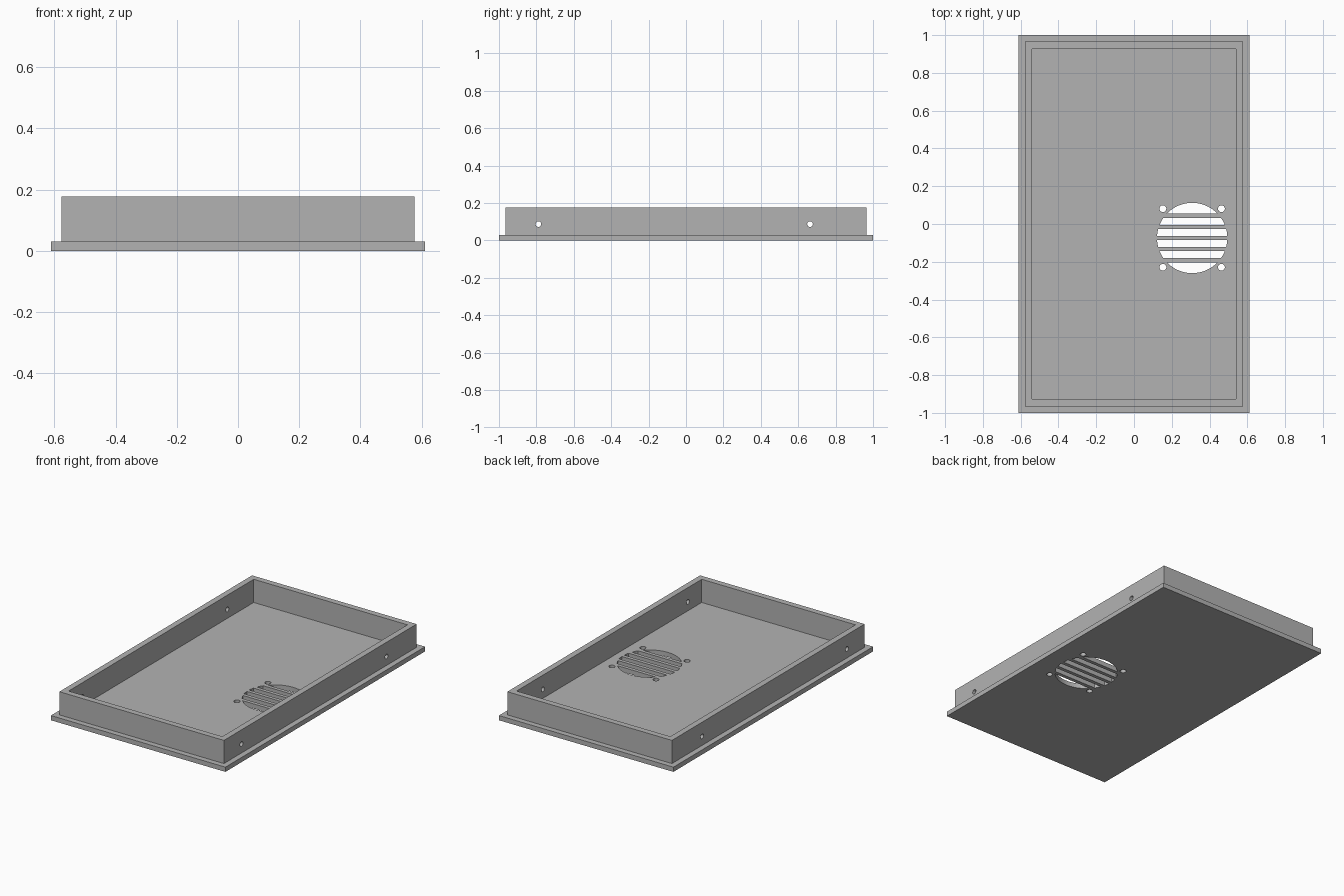
import bpy, bmesh, math
from mathutils import Matrix, Vector

if "Cube" in bpy.data.objects:
    bpy.data.objects.remove(bpy.data.objects["Cube"])

HALF_X, HALF_Y = 0.612, 1.0
FLOOR, TOP = 0.03, 0.177
VENT_X, VENT_Y, VENT_R = 0.308, -0.074, 0.186
BAR_PITCH, BAR_W, BARS = 0.0585, 0.023, 5

grey = bpy.data.materials.new("mid grey")
grey.use_nodes = True
grey.diffuse_color = (0.45, 0.45, 0.45, 1)
grey.node_tree.nodes["Principled BSDF"].inputs["Base Color"].default_value = grey.diffuse_color


def make_object(name, bm):
    bmesh.ops.recalc_face_normals(bm, faces=bm.faces)
    mesh = bpy.data.meshes.new(name)
    bm.to_mesh(mesh)
    bm.free()
    mesh.materials.append(grey)
    obj = bpy.data.objects.new(name, mesh)
    bpy.context.collection.objects.link(obj)
    return obj


def prism(bm, points, z0, z1):
    face = bm.faces.new([bm.verts.new((x, y, z0)) for x, y in points])
    new = bmesh.ops.extrude_face_region(bm, geom=[face])["geom"]
    verts = [v for v in new if isinstance(v, bmesh.types.BMVert)]
    bmesh.ops.translate(bm, verts=verts, vec=(0, 0, z1 - z0))


def cylinder(bm, radius, depth, matrix, sides=32):
    bmesh.ops.create_cone(bm, cap_ends=True, segments=sides, radius1=radius,
                          radius2=radius, depth=depth, matrix=matrix)


# Tray: flanged plate with a raised rim, shaped from one box
bm = bmesh.new()
bmesh.ops.create_cube(bm, size=1, matrix=Matrix.Translation((0, 0, FLOOR / 2))
                      @ Matrix.Diagonal((2 * HALF_X, 2 * HALF_Y, FLOOR, 1)))
bm.normal_update()
top = max(bm.faces, key=lambda f: f.calc_center_median().z)
for inset, rise in ((0.035, TOP - FLOOR), (0.038, FLOOR - TOP)):
    bmesh.ops.inset_region(bm, faces=[top], thickness=inset, use_even_offset=True)
    # Keep the inset ring flat and move the centre on new vertical walls
    top = bmesh.ops.extrude_discrete_faces(bm, faces=[top])["faces"][0]
    bmesh.ops.translate(bm, verts=top.verts, vec=(0, 0, rise))
    bm.normal_update()
bmesh.ops.remove_doubles(bm, verts=bm.verts, dist=1e-5)
tray = make_object("enclosure_tray", bm)

# Vent slots: slices of a disc, leaving bars between them
bm = bmesh.new()
edges = [-VENT_R]
for i in range(BARS):
    mid = (i - (BARS - 1) / 2) * BAR_PITCH
    edges += [mid - BAR_W / 2, mid + BAR_W / 2]
edges.append(VENT_R)
STEPS = 16
for low, high in zip(edges[::2], edges[1::2]):
    a0, a1 = math.asin(low / VENT_R), math.asin(high / VENT_R)
    angles = [a0 + (a1 - a0) * k / STEPS for k in range(STEPS + 1)]
    right = [(math.cos(a) * VENT_R, math.sin(a) * VENT_R) for a in angles]
    left = [(-x, y) for x, y in reversed(right) if x > 1e-4]
    prism(bm, [(VENT_X + x, VENT_Y + y) for x, y in right + left], -0.02, FLOOR + 0.02)

# Screw holes around the vent
for sx in (-1, 1):
    for sy in (-1, 1):
        spot = Vector((VENT_X + sx * 0.155, VENT_Y + sy * 0.155, FLOOR / 2))
        cylinder(bm, 0.018, 0.08, Matrix.Translation(spot))

# Fixing holes through both long walls
for y in (-0.789, 0.663):
    cylinder(bm, 0.015, 2, Matrix.Translation((0, y, 0.087))
             @ Matrix.Rotation(math.pi / 2, 4, "Y"))
cutter = make_object("hole_cutter", bm)
cutter.hide_render = True

# Cut the openings and drop the cutter
cut = tray.modifiers.new("openings", "BOOLEAN")
cut.operation, cut.solver, cut.object = "DIFFERENCE", "EXACT", cutter
bpy.ops.object.select_all(action="DESELECT")
tray.select_set(True)
bpy.context.view_layer.objects.active = tray
bpy.ops.object.modifier_apply(modifier=cut.name)
bpy.data.objects.remove(cutter)
bpy.ops.object.shade_smooth_by_angle(angle=math.radians(30))
